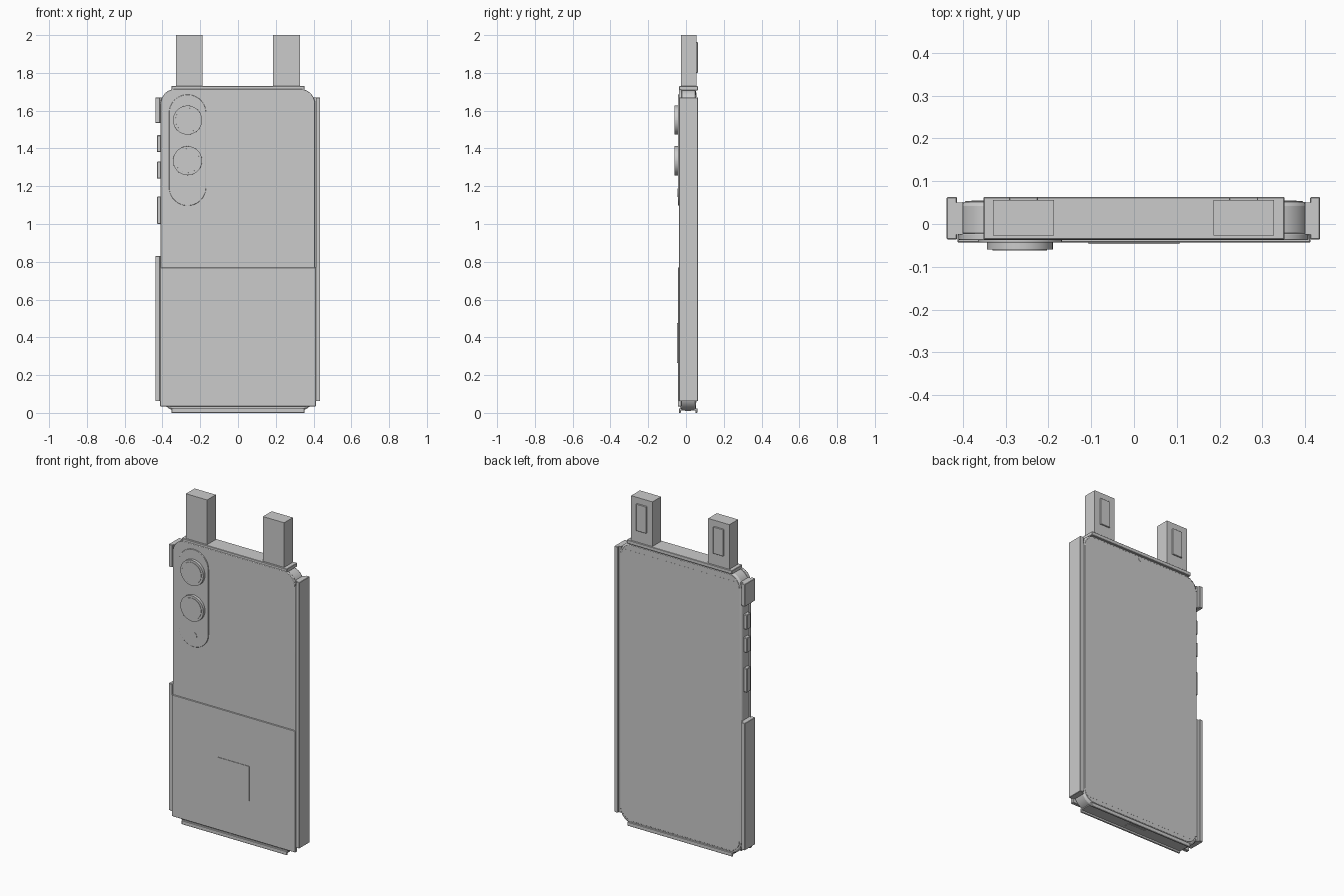
import bpy, bmesh, math

if "Cube" in bpy.data.objects:
    bpy.data.objects.remove(bpy.data.objects["Cube"])


def finish(name, bm, bevel=0.0, smooth=True, segments=2):
    bmesh.ops.recalc_face_normals(bm, faces=bm.faces)
    me = bpy.data.meshes.new(name)
    bm.to_mesh(me)
    bm.free()
    ob = bpy.data.objects.new(name, me)
    bpy.context.collection.objects.link(ob)
    if bevel:
        mod = ob.modifiers.new("Bevel", 'BEVEL')
        mod.width = bevel
        mod.segments = segments
        mod.limit_method = 'ANGLE'
        mod.angle_limit = math.radians(40)
    if smooth:
        bpy.context.view_layer.objects.active = ob
        ob.select_set(True)
        bpy.ops.object.shade_smooth_by_angle(angle=math.radians(30))
        ob.select_set(False)
    return ob


def box(name, x, y, z, bevel=0.002):
    """Box from (min, max) ranges."""
    bm = bmesh.new()
    bmesh.ops.create_cube(bm, size=1)
    for v in bm.verts:
        for i, (a, b) in enumerate((x, y, z)):
            v.co[i] = (a + b) / 2 + v.co[i] * (b - a)
    return finish(name, bm, bevel, smooth=False, segments=1)


def slab(name, x, y, z, radius, bevel=0.0, steps=8):
    """Rounded rectangle in the XZ plane, extruded along Y."""
    bm = bmesh.new()
    pts = []
    corners = ((x[1], z[1], -1, -1), (x[0], z[1], 1, -1),
               (x[0], z[0], 1, 1), (x[1], z[0], -1, 1))
    for k, (cx, cz, sx, sz) in enumerate(corners):
        for i in range(steps + 1):
            a = math.pi / 2 * (k + i / steps)
            pts.append((cx + sx * radius + radius * math.cos(a),
                        cz + sz * radius + radius * math.sin(a)))
    face = bm.faces.new([bm.verts.new((px, y[0], pz)) for px, pz in pts])
    out = bmesh.ops.extrude_face_region(bm, geom=[face])
    for v in out["geom"]:
        if isinstance(v, bmesh.types.BMVert):
            v.co.y = y[1]
    bmesh.ops.remove_doubles(bm, verts=bm.verts, dist=1e-5)
    return finish(name, bm, bevel)


def disc(name, cx, cz, r, y, bevel=0.0):
    return slab(name, (cx - r, cx + r), y, (cz - r, cz + r), r * 0.9999, bevel, 10)


# Phone body and its bezel
slab("phone_frame", (-0.408, 0.408), (-0.029, 0.052), (0.012, 1.712), 0.085, 0.010)
slab("screen", (-0.395, 0.395), (0.045, 0.054), (0.03, 1.70), 0.07, 0.002)
slab("display_panel", (-0.38, 0.38), (0.05, 0.0545), (0.055, 1.665), 0.01)
disc("selfie_camera", 0, 1.685, 0.012, (0.05, 0.0555))

# Back shell: upper panel and square-cornered lower pocket plate
slab("back_panel", (-0.410, 0.408), (-0.038, -0.022), (0.05, 1.715), 0.08, 0.003)
box("pocket_plate", (-0.413, 0.413), (-0.0435, -0.024), (0.035, 0.77))
box("pocket_label", (-0.107, 0.107), (-0.0465, -0.042), (0.265, 0.475), 0)

# Camera island with two lenses and a flash
slab("camera_island", (-0.365, -0.169), (-0.0435, -0.03), (1.097, 1.685), 0.0975, 0.002, 12)
for i, z in enumerate((1.55, 1.335)):
    disc(f"lens_ring_{i}", -0.267, z, 0.077, (-0.060, -0.035), 0.004)
    disc(f"lens_glass_{i}", -0.267, z, 0.064, (-0.062, -0.05), 0.001)
disc("flash", -0.267, 1.165, 0.022, (-0.045, -0.04))

# Side guards
RAIL_Y = (-0.036, 0.063)
box("right_guard", (0.412, 0.435), RAIL_Y, (0.062, 1.67))
box("left_lower_guard", (-0.438, -0.414), RAIL_Y, (0.062, 0.83))
box("left_upper_guard", (-0.438, -0.414), RAIL_Y, (1.535, 1.67))
for s, n in ((-1, "left"), (1, "right")):
    xs = sorted((s * 0.400, s * 0.416))
    zs = ((0.062, 1.67),) if s > 0 else ((0.062, 0.83), (1.535, 1.67))
    for i, z in enumerate(zs):
        box(f"{n}_guard_web_{i}", xs, (-0.025, 0.05), z, 0)

# Side buttons
for i, z in enumerate(((1.38, 1.47), (1.24, 1.33), (1.0, 1.145))):
    box(f"side_button_{i}", (-0.429, -0.402), (-0.008, 0.03), z, 0.003)

# Top bar with two prongs and their rear pads
box("top_bar", (-0.352, 0.352), RAIL_Y, (1.708, 1.73))
for n, cx in (("left", -0.2585), ("right", 0.2565)):
    box(f"{n}_prong", (cx - 0.071, cx + 0.071), (-0.027, 0.056), (1.725, 2.0), 0)
    box(f"{n}_prong_pad", (cx - 0.034, cx + 0.034), (0.05, 0.063), (1.80, 1.963))

# Bottom channel: two lips with an open slot
box("bottom_lip_front", (-0.352, 0.352), (-0.037, -0.027), (0.0, 0.024))
box("bottom_lip_rear", (-0.352, 0.352), (0.050, 0.060), (0.0, 0.024))
box("bottom_web", (-0.352, 0.352), (-0.03, 0.052), (0.012, 0.022), 0)
box("charging_port", (-0.06, 0.06), (-0.005, 0.027), (0.009, 0.014), 0)
